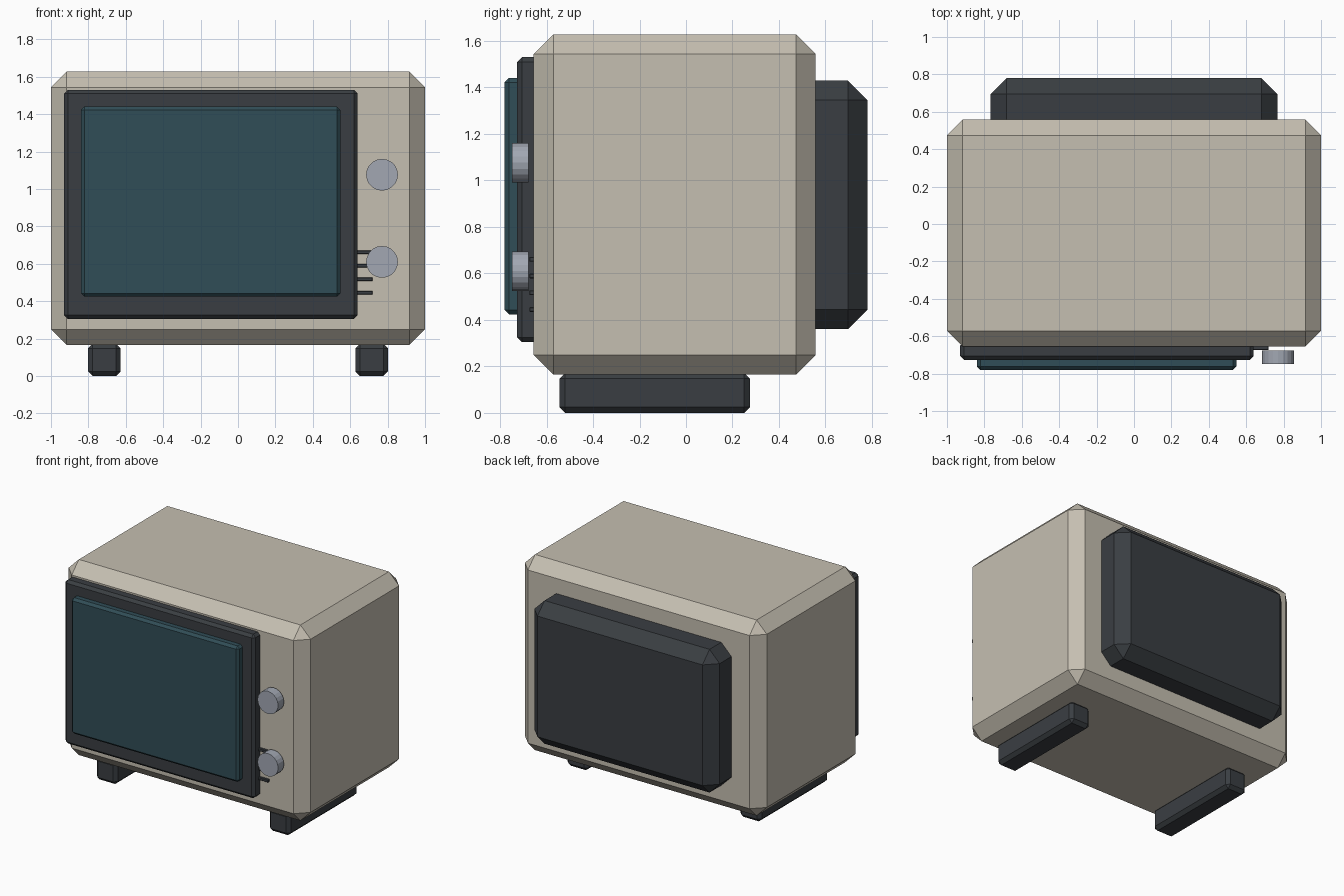
import bpy, bmesh
from math import radians
from mathutils import Matrix, Vector

if "Cube" in bpy.data.objects:
    bpy.data.objects.remove(bpy.data.objects["Cube"])


def material(name, rgb):
    m = bpy.data.materials.new(name)
    m.diffuse_color = (*rgb, 1)
    m.use_nodes = True
    m.node_tree.nodes["Principled BSDF"].inputs["Base Color"].default_value = m.diffuse_color
    return m


BEIGE = material("beige_shell", (0.56, 0.52, 0.44))
DARK = material("dark_plastic", (0.042, 0.048, 0.055))
GLASS = material("screen_glass", (0.03, 0.075, 0.095))
METAL = material("knob_metal", (0.36, 0.39, 0.45))


def finish(name, bm, mat):
    bmesh.ops.recalc_face_normals(bm, faces=bm.faces)
    mesh = bpy.data.meshes.new(name)
    bm.to_mesh(mesh)
    bm.free()
    mesh.materials.append(mat)
    ob = bpy.data.objects.new(name, mesh)
    bpy.context.collection.objects.link(ob)
    return ob


def box(name, x, y, z, chamfer, mat):
    """Box from (min, max) ranges with a single flat chamfer on every edge."""
    bm = bmesh.new()
    bmesh.ops.create_cube(bm, size=1)
    size = Vector((x[1] - x[0], y[1] - y[0], z[1] - z[0]))
    centre = Vector((sum(x), sum(y), sum(z))) / 2
    bmesh.ops.scale(bm, vec=size, verts=bm.verts)
    bmesh.ops.translate(bm, vec=centre, verts=bm.verts)
    if chamfer:
        bmesh.ops.bevel(bm, geom=bm.edges[:], offset=chamfer, segments=1,
                        affect='EDGES', clamp_overlap=True)
    return finish(name, bm, mat)


def knob(name, x, z, mat):
    """Short cylinder whose axis points to the front."""
    bm = bmesh.new()
    place = Matrix.Translation((x, -0.7125, z)) @ Matrix.Rotation(radians(90), 4, 'X')
    bmesh.ops.create_cone(bm, cap_ends=True, segments=20, radius1=0.085,
                          radius2=0.085, depth=0.07, matrix=place)
    return finish(name, bm, mat)


# Cabinet and rear tube housing
box("cabinet", (-1, 1), (-0.655, 0.558), (0.165, 1.627), 0.084, BEIGE)
box("rear_housing", (-0.766, 0.766), (0.46, 0.78), (0.36, 1.43), 0.084, DARK)

# Screen frame and raised screen
box("screen_frame", (-0.93, 0.64), (-0.726, -0.63), (0.305, 1.53), 0.02, DARK)
box("screen", (-0.84, 0.547), (-0.78, -0.69), (0.424, 1.44), 0.018, GLASS)

# Control knobs
for label, z in (("upper", 1.076), ("lower", 0.61)):
    knob(label + "_knob", 0.77, z, METAL)

# Speaker slats peeking out beside the frame
for i in range(4):
    z = 0.445 + i * 0.072
    box(f"speaker_slat_{i + 1}", (0.6, 0.72), (-0.674, -0.65),
        (z - 0.01, z + 0.01), 0.003, DARK)

# Long feet, mirrored left and right
for label, s in (("left", -1), ("right", 1)):
    cx = s * 0.715
    box(label + "_foot", (cx - 0.088, cx + 0.088), (-0.545, 0.275),
        (0, 0.172), 0.025, DARK)
